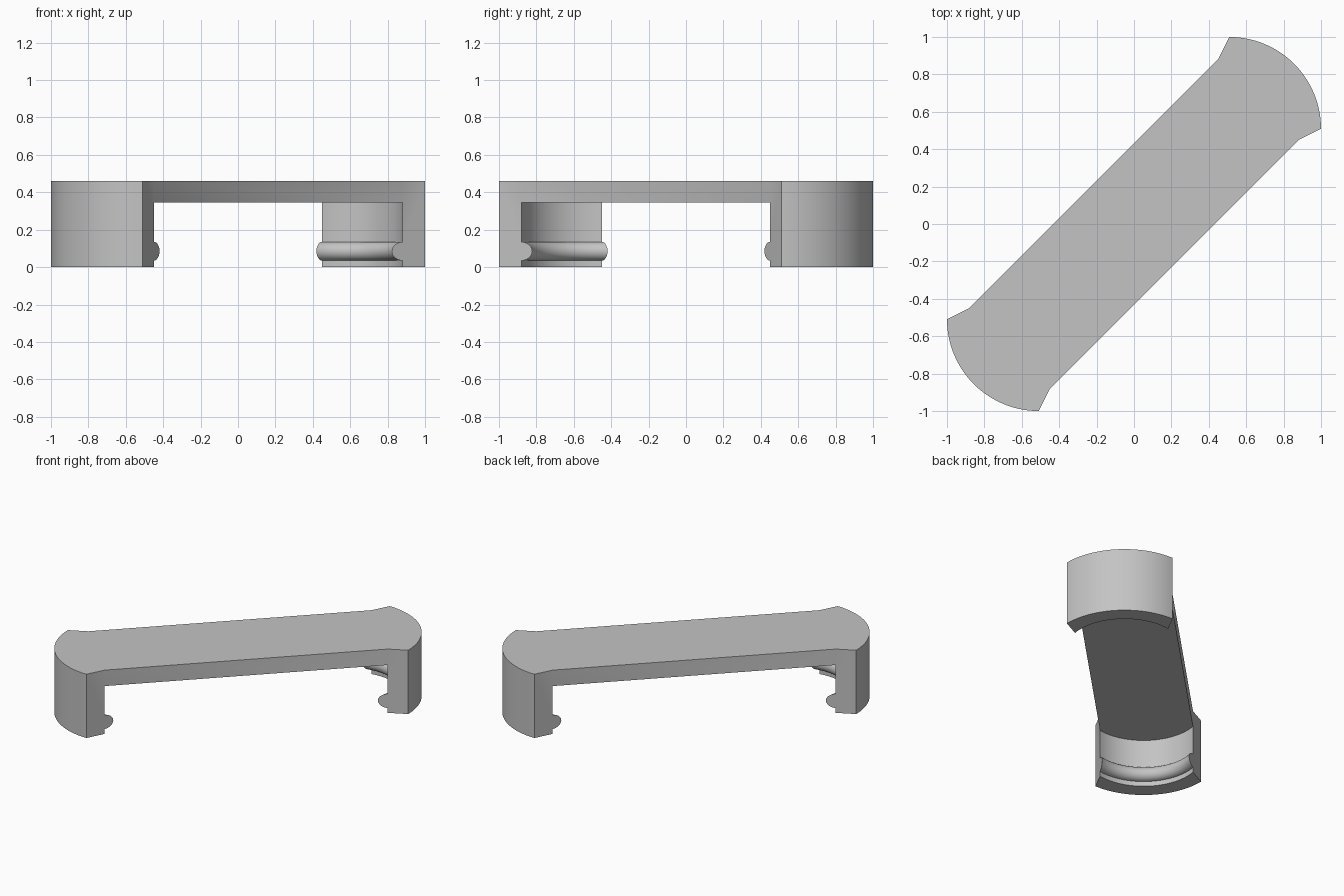
import bpy
import bmesh
from math import sin, cos, asin, radians, pi
from mathutils import Matrix, Vector

cube = bpy.data.objects.get("Cube")
if cube:
    bpy.data.objects.remove(cube, do_unlink=True)

# Dimensions, laid out along +x first and turned to the diagonal at the end
HEIGHT, UNDERSIDE = 0.46, 0.345
CENTRE = 0.721                 # distance of each leg's arc centre from the middle
R_OUT, R_IN = 0.49, 0.375
END_ANGLE = radians(17.98)     # leg ends lie on rays from the middle
BEAD_Z, BEAD_R = 0.085, 0.05
STEPS, BEAD_STEPS = 32, 12

grey = bpy.data.materials.new("plain grey")
grey.use_nodes = True
grey.diffuse_color = (0.55, 0.55, 0.55, 1)
grey.node_tree.nodes["Principled BSDF"].inputs["Base Color"].default_value = (0.55, 0.55, 0.55, 1)


def arc(radius, z, side):
    """Points on a leg arc that stops at the end rays."""
    half = END_ANGLE + asin(CENTRE * sin(END_ANGLE) / radius)
    angles = [half * (2 * i / STEPS - 1) for i in range(STEPS + 1)]
    return [Vector((side * (CENTRE + radius * cos(a)), side * radius * sin(a), z))
            for a in angles]


# Leg section: inner top, slab underside, snap bead, foot, outer wall
bead = [(R_IN - BEAD_R * sin(pi * i / BEAD_STEPS), BEAD_Z + BEAD_R * cos(pi * i / BEAD_STEPS))
        for i in range(BEAD_STEPS + 1)]
section = [(R_IN, HEIGHT), (R_IN, UNDERSIDE)] + bead + [(R_IN, 0), (R_OUT, 0), (R_OUT, HEIGHT)]

bm = bmesh.new()


def face(points):
    bm.faces.new([bm.verts.new(p) for p in points])


# Two curved legs with bead, left open where the slab joins
for side in (1, -1):
    rows = [arc(r, z, side) for r, z in section]
    for k in range(1, len(rows)):
        a, b = rows[k], rows[(k + 1) % len(rows)]
        for i in range(STEPS):
            face([a[i], a[i + 1], b[i + 1], b[i]])
    for end in (0, -1):
        face([row[end] for row in rows])

# Slab top, underside and straight sides
loops = [arc(R_IN, z, 1) + arc(R_IN, z, -1) for z in (HEIGHT, UNDERSIDE)]
for loop in loops:
    face(loop)
top, under = loops
for i in (STEPS, 2 * STEPS + 1):
    j = (i + 1) % len(top)
    face([top[i], top[j], under[j], under[i]])

bmesh.ops.remove_doubles(bm, verts=bm.verts, dist=0.0001)
bmesh.ops.recalc_face_normals(bm, faces=bm.faces)
bm.transform(Matrix.Rotation(radians(45), 4, "Z"))

mesh = bpy.data.meshes.new("clip_bridge")
bm.to_mesh(mesh)
bm.free()
mesh.materials.append(grey)
clip = bpy.data.objects.new("clip_bridge", mesh)
bpy.context.collection.objects.link(clip)

# Smooth arcs with crisp edges
bpy.ops.object.select_all(action="DESELECT")
clip.select_set(True)
bpy.context.view_layer.objects.active = clip
bpy.ops.object.shade_smooth_by_angle(angle=radians(30))
